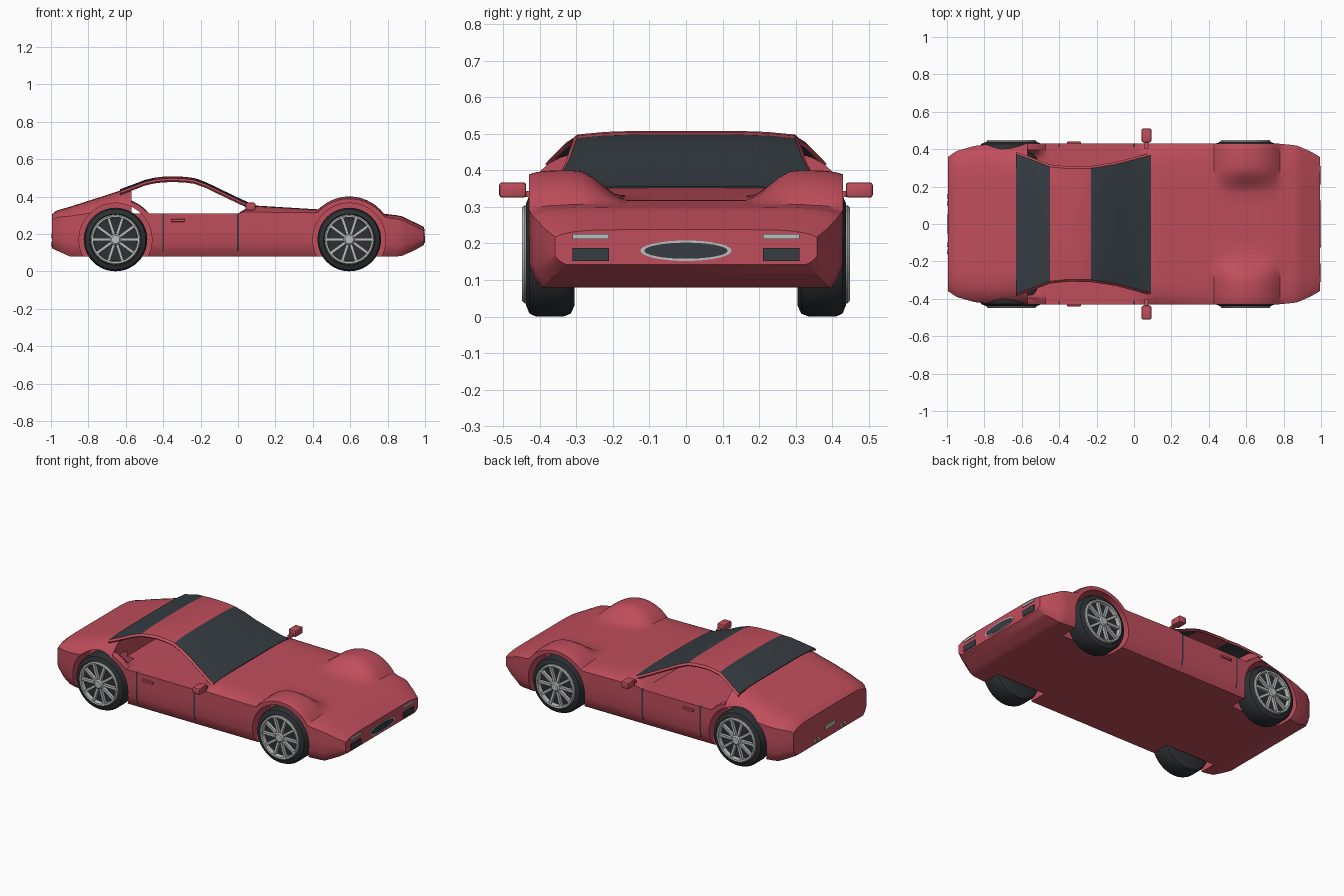
import bpy, bmesh, math
from mathutils import Matrix, Vector

if "Cube" in bpy.data.objects:
    bpy.data.objects.remove(bpy.data.objects["Cube"])


def material(name, color):
    m = bpy.data.materials.new(name)
    m.use_nodes = True
    m.diffuse_color = (*color, 1)
    m.node_tree.nodes["Principled BSDF"].inputs["Base Color"].default_value = (*color, 1)
    return m


RED = material("red paint", (0.52, 0.075, 0.105))
GLASS = material("dark glass", (0.035, 0.045, 0.053))
RUBBER = material("black rubber", (0.026, 0.03, 0.034))
SILVER = material("silver metal", (0.5, 0.52, 0.52))


def finish(bm, name, *mats, angle=35):
    bmesh.ops.recalc_face_normals(bm, faces=bm.faces)
    me = bpy.data.meshes.new(name)
    bm.to_mesh(me)
    bm.free()
    ob = bpy.data.objects.new(name, me)
    bpy.context.collection.objects.link(ob)
    for m in mats:
        me.materials.append(m)
    smooth(ob, angle)
    return ob


def smooth(ob, angle=35):
    bpy.ops.object.select_all(action="DESELECT")
    ob.select_set(True)
    bpy.context.view_layer.objects.active = ob
    bpy.ops.object.shade_smooth_by_angle(angle=math.radians(angle))


def apply_modifiers(ob):
    bpy.context.view_layer.objects.active = ob
    for m in list(ob.modifiers):
        bpy.ops.object.modifier_apply(modifier=m.name)


def box(name, center, size, mat, bevel=0):
    bm = bmesh.new()
    bmesh.ops.create_cube(bm, size=1, matrix=Matrix.Translation(center) @ Matrix.Diagonal((*size, 1)))
    if bevel:
        bmesh.ops.bevel(bm, geom=bm.edges[:], offset=bevel, segments=2, profile=0.5, affect="EDGES")
    return finish(bm, name, mat)


def lathe(name, profile, x, z, side, mat, sides=40):
    """Turn (radius, depth) points around an axle along y."""
    bm = bmesh.new()
    vs = [bm.verts.new((x + r, side * d, z)) for r, d in profile]
    es = [bm.edges.new(p) for p in zip(vs, vs[1:])]
    bmesh.ops.spin(bm, geom=vs + es, cent=(x, 0, z), axis=(0, 1, 0), angle=math.tau, steps=sides)
    bmesh.ops.remove_doubles(bm, verts=bm.verts, dist=1e-5)
    return finish(bm, name, mat)


def disc(name, center, ry, rz, depth, mat):
    bm = bmesh.new()
    m = Matrix.Translation(center) @ Matrix.Diagonal((1, ry, rz, 1)) @ Matrix.Rotation(math.pi / 2, 4, "Y")
    bmesh.ops.create_cone(bm, cap_ends=True, segments=32, radius1=1, radius2=1, depth=depth, matrix=m)
    return finish(bm, name, mat)


def curve(points):
    def f(x):
        for (a, p), (b, q) in zip(points, points[1:]):
            if x <= b:
                return p + (q - p) * max(0, (x - a) / (b - a))
        return points[-1][1]
    return f


def blend(a, b, v):
    t = min(1, max(0, (v - a) / (b - a)))
    return t * t * (3 - 2 * t)


# Body outline curves
AXLES = {"rear": -0.655, "front": 0.595}
AXLE_Z, BULKHEAD = 0.17, -0.57
width = curve([(-1, .355), (-.95, .39), (-.85, .418), (-.75, .43), (.77, .43), (.87, .42), (.95, .385), (1, .355)])
floor = curve([(-1, .125), (-.9, .08), (.87, .08), (.95, .115), (1, .145)])
deck = curve([(-1, .3), (-.97, .325), (-.9, .345), (-.72, .402), (-.57, .452), (-.569, .308), (0, .308),
              (.03, .33), (.09, .352), (.25, .342), (.45, .33), (.7, .318), (.87, .297), (1, .235)])
crown = curve([(-1, .03), (-.9, .05), (-.6, .1), (-.57, .1), (-.569, 0), (0, 0), (.09, .035), (.4, .02), (1, .02)])


def top(x, y):
    t = abs(y) / width(x)
    z = deck(x) - crown(x) * t ** 8
    for axle, inner, outer in ((AXLES["rear"], .36, .4), (AXLES["front"], .16, .3)):
        d = abs(x - axle)
        if d < .23 and not (axle < 0 and x <= BULKHEAD):
            arch = AXLE_Z + math.sqrt(.23 ** 2 - d * d) - .012 * t ** 16
            z = max(z, z + (arch - z) * blend(inner, outer, abs(y)))
    return z


def half_section(x):
    w, zb = width(x), floor(x)
    h = top(x, w) - zb
    pts = [(0, zb), (w - .03, zb), (w - .012, zb + .13 * h), (w, zb + .3 * h), (w, zb + .65 * h)]
    return pts + [(w * t, top(x, w * t)) for t in
                  (1, .985, .96, .92, .87, .8, .73, .66, .59, .52, .45, .38, .2, 0)]


# Body shell lofted from nose to tail, with dark door seams
SEAMS = (-.4, 0)
stations = {round(-.995 + i * 1.99 / 84, 4) for i in range(85)}
stations |= {BULKHEAD, BULKHEAD + .001} | {s + d for s in SEAMS for d in (-.005, .005)}
bm = bmesh.new()
rings = []
for x in sorted(stations):
    half = half_section(x)
    ring = half + [(-y, z) for y, z in half[-2:0:-1]]
    rings.append([bm.verts.new((x, y, z)) for y, z in ring])
for a, b in zip(rings, rings[1:]):
    for i in range(len(a)):
        j = (i + 1) % len(a)
        f = bm.faces.new((a[i], a[j], b[j], b[i]))
        c = f.calc_center_median()
        seam = any(abs(c.x - s) < .005 for s in SEAMS)
        f.material_index = int(seam and abs(c.y) > .41)
bm.faces.new(rings[0])
bm.faces.new(rings[-1])
body = finish(bm, "body", RED, GLASS)

# Wheel wells
for end, x in AXLES.items():
    for side, label in ((1, "left"), (-1, "right")):
        cutter = lathe(f"{end}_{label}_well_cutter", [(0, .285), (.195, .285), (.195, .6), (0, .6)],
                       x, AXLE_Z, side, RED, 48)
        cutter.hide_render = True
        cutter.hide_viewport = True
        mod = body.modifiers.new("well", "BOOLEAN")
        mod.operation, mod.solver, mod.object = "DIFFERENCE", "EXACT", cutter
apply_modifiers(body)
for ob in [o for o in bpy.data.objects if o.name.endswith("well_cutter")]:
    bpy.data.objects.remove(ob)
smooth(body, 32)

# Roof canopy: windscreen, roof panel and rear window over the open cabin
roof_z = curve([(-.63, .439), (-.57, .461), (-.5, .488), (-.45, .5), (-.4, .506), (-.35, .508), (-.28, .505),
                (-.23, .498), (-.17, .476), (-.1, .442), (0, .394), (.05, .371), (.09, .356)])
roof_w = curve([(-.63, .385), (-.57, .365), (-.45, .318), (-.35, .308), (-.23, .31), (-.1, .33), (.09, .38)])
bm = bmesh.new()
rows = []
for x in [-.63, -.6, -.57, -.535, -.5, -.45, -.4, -.35, -.28, -.23, -.17, -.1, -.05, 0, .05, .09]:
    w = roof_w(x)
    ys = [-w, -w + .012] + [(w - .012) * k / 4 for k in range(-3, 4)] + [w - .012, w]
    rows.append([bm.verts.new((x, y, roof_z(x) - .012 * (y / w) ** 4 - .01 * (abs(y) == w))) for y in ys])
for a, b in zip(rows, rows[1:]):
    for i in range(len(a) - 1):
        f = bm.faces.new((a[i], b[i], b[i + 1], a[i + 1]))
        cx = f.calc_center_median().x
        f.material_index = int(0 < i < len(a) - 2 and not -.45 < cx < -.23)
canopy = finish(bm, "roof_canopy", RED, GLASS)
if canopy.data.polygons[0].normal.z < 0:
    canopy.data.flip_normals()
solid = canopy.modifiers.new("thickness", "SOLIDIFY")
solid.thickness, solid.offset = .012, -1
apply_modifiers(canopy)
smooth(canopy)

# Wheels
TYRE = [(0, .305), (.14, .305), (.162, .315), (.17, .335), (.17, .41), (.162, .428), (.138, .438), (.13, .42), (0, .42)]
RIM = [(.134, .42), (.134, .442), (.128, .448), (.119, .446), (.116, .42)]
HUB = [(.03, .42), (.03, .442), (.022, .448), (0, .448)]
for end, x in AXLES.items():
    for side, label in ((1, "left"), (-1, "right")):
        name = f"{end}_{label}_"
        lathe(name + "tyre", TYRE, x, AXLE_Z, side, RUBBER)
        lathe(name + "rim", RIM, x, AXLE_Z, side, SILVER)
        lathe(name + "hub", HUB, x, AXLE_Z, side, SILVER, 20)
        bm = bmesh.new()
        for k in range(10):
            m = (Matrix.Translation((x, side * .432, AXLE_Z)) @ Matrix.Rotation(k * math.tau / 10, 4, "Y")
                 @ Matrix.Translation((.072, 0, 0)) @ Matrix.Diagonal((.1, .018, .015, 1)))
            bmesh.ops.create_cube(bm, size=1, matrix=m)
        finish(bm, name + "spokes", SILVER)

# Paired details: mirrors, handles, lamps, intakes and exhausts
for side, label in ((1, "left"), (-1, "right")):
    box(f"{label}_mirror", (.067, side * .474, .346), (.052, .074, .042), RED, .008)
    box(f"{label}_mirror_stalk", (.067, side * .43, .335), (.02, .05, .016), RED)
    box(f"{label}_door_handle", (-.32, side * .433, .272), (.075, .014, .014), RED, .003)
    box(f"{label}_headlight", (.996, side * .26, .219), (.008, .1, .014), SILVER)
    box(f"{label}_intake", (.996, side * .26, .17), (.008, .1, .036), GLASS)
    for k in (-1, 1):
        disc(f"{label}_exhaust_{'inner' if k < 0 else 'outer'}", (-.994, side * .13 + k * .018, .145),
             .012, .012, .012, SILVER)

# Centre details
disc("grille_surround", (.995, 0, .18), .125, .028, .007, SILVER)
disc("grille", (.9965, 0, .18), .114, .022, .007, GLASS)
box("rear_plate", (-.996, 0, .19), (.008, .1, .025), SILVER)
